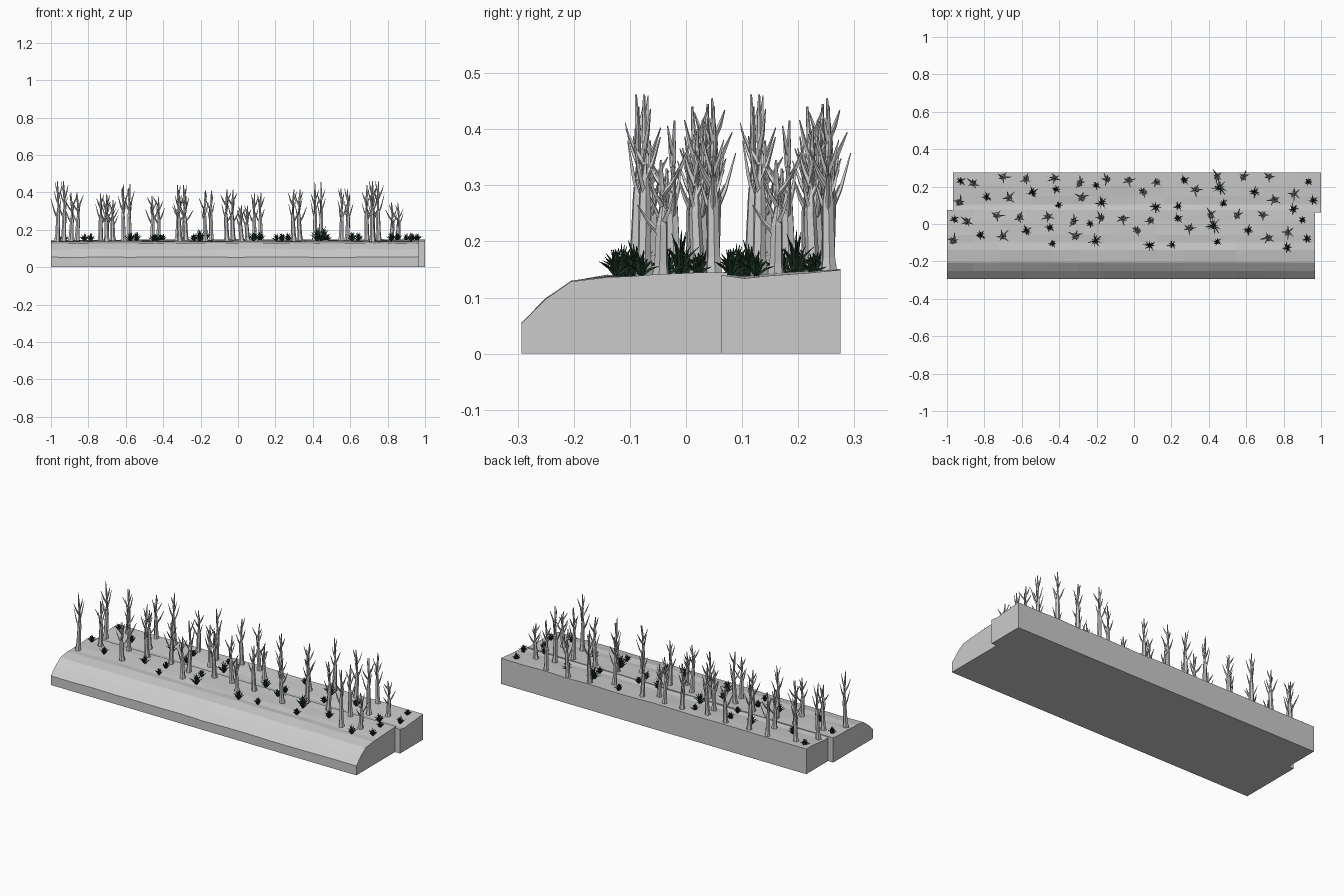
import bpy, bmesh, random
from math import sin, cos, pi
from mathutils import Vector

if "Cube" in bpy.data.objects:
    bpy.data.objects.remove(bpy.data.objects["Cube"])

rng = random.Random(7)
OFFSET = Vector((0.033, 0.205, 0))  # rear row repeats the front row

green = bpy.data.materials.new("dark_green")
green.diffuse_color = (0.012, 0.035, 0.018, 1)
green.use_nodes = True
green.node_tree.nodes["Principled BSDF"].inputs["Base Color"].default_value = green.diffuse_color


def finish(bm, name, mat=None):
    me = bpy.data.meshes.new(name)
    bm.to_mesh(me)
    bm.free()
    ob = bpy.data.objects.new(name, me)
    bpy.context.collection.objects.link(ob)
    if mat:
        me.materials.append(mat)
    return ob


def repeat(ob):
    cp = ob.copy()
    cp.name = "rear_" + ob.name
    cp.location = ob.location + OFFSET
    bpy.context.collection.objects.link(cp)


def tube(bm, pts, radii, sides):
    """Tapered tube through points."""
    rings = []
    for i, (p, r) in enumerate(zip(pts, radii)):
        d = pts[min(i + 1, len(pts) - 1)] - pts[max(i - 1, 0)]
        q = d.to_track_quat('Z', 'Y')
        rings.append([bm.verts.new(p + q @ Vector((r * cos(2 * pi * k / sides), r * sin(2 * pi * k / sides), 0)))
                      for k in range(sides)])
    for a, b in zip(rings, rings[1:]):
        for k in range(sides):
            j = (k + 1) % sides
            bm.faces.new((a[k], a[j], b[j], b[k]))
    bm.faces.new(rings[0][::-1])
    bm.faces.new(rings[-1])


def slab(name, x0, x1, profile, n=14):
    """Ground slab: profile (y, z) swept along x with slightly uneven top."""
    bm = bmesh.new()
    rows = []
    for i in range(n + 1):
        x = x0 + (x1 - x0) * i / n
        row = [bm.verts.new((x, profile[0][0], 0))]
        for y, z in profile:
            row.append(bm.verts.new((x, y, z + rng.uniform(-0.003, 0.002))))
        row.append(bm.verts.new((x, profile[-1][0], 0)))
        rows.append(row)
    m = len(rows[0])
    for a, b in zip(rows, rows[1:]):
        for k in range(m):
            j = (k + 1) % m
            bm.faces.new((a[k], b[k], b[j], a[j]))
    bm.faces.new(rows[0])
    bm.faces.new(rows[-1])
    bmesh.ops.recalc_face_normals(bm, faces=bm.faces)
    return finish(bm, name)


def tree(name, x, y, top):
    bm = bmesh.new()
    h = top - 0.135
    lean = Vector((rng.uniform(-.008, .008), rng.uniform(-.008, .008), 0))
    axis = lambda t: Vector((0, 0, h * t)) + lean * sin(t * 3)
    ts = (0, 0.12, 0.45, 0.75, 1)
    tube(bm, [axis(t) for t in ts], (0.017, 0.0125, 0.0105, 0.006, 0.002), 6)
    # branches reaching upward
    a0 = rng.uniform(0, 2 * pi)
    for i in range(6):
        a = a0 + i * 2.4
        t = 0.36 + 0.085 * i
        reach = rng.uniform(0.025, 0.048) * (1 - 0.07 * i)
        rise = h * rng.uniform(0.22, 0.34) * (1.1 - 0.09 * i)
        out = Vector((cos(a), sin(a), 0)) * reach
        p = axis(t)
        tube(bm, [p, p + out * 0.5 + Vector((0, 0, rise * 0.4)), p + out + Vector((0, 0, rise))],
             (0.0055, 0.004, 0.001), 4)
    ob = finish(bm, name)
    ob.location = (x, y, 0.135)
    repeat(ob)


def grass(name, x, y, r):
    bm = bmesh.new()
    for i in range(20):
        a = i * 2.4 + rng.uniform(-.3, .3)
        f = (i + 1) / 20
        d = Vector((cos(a), sin(a), 0))
        reach = r * (0.15 + 0.85 * f) * rng.uniform(0.8, 1.05)
        hh = r * (1.25 - 0.85 * f) * rng.uniform(0.8, 1.1) + 0.006
        tube(bm, [d * r * 0.05, d * reach * 0.5 + Vector((0, 0, hh * 0.7)), d * reach + Vector((0, 0, hh))],
             (0.0025, 0.0028, 0.0004), 3)
    ob = finish(bm, name, green)
    ob.location = (x, y, 0.139)
    repeat(ob)


# ground: front bank with sloped edge, and shifted rear block
slab("front_bank", -1.0, 0.967, [(-.293, .055), (-.25, .097), (-.205, .128), (-.14, .139), (-.10, .136),
                                 (-.06, .14), (.02, .143), (.074, .144)])
slab("rear_bank", -0.967, 1.0, [(.062, .142), (.105, .136), (.15, .141), (.21, .145), (.275, .149)])

# bare trees (x, y, top height)
TREES = [(-.967, -.09, .462), (-.895, .013, .40), (-.735, .048, .395), (-.70, -.065, .36), (-.61, .04, .445),
         (-.46, .04, .38), (-.325, .01, .44), (-.31, -.065, .38), (-.175, .035, .41), (-.058, .03, .415),
         (.02, -.035, .33), (.09, .022, .40), (.30, -.02, .415), (.41, .045, .455), (.55, .045, .42),
         (.69, .05, .44), (.72, -.075, .462), (.82, -.045, .345)]
for i, t in enumerate(TREES):
    tree(f"tree_{i}", *t)

# grass tufts (x, y, radius)
TUFTS = [(-.96, .025, .03), (-.82, -.06, .033), (-.575, -.035, .04), (-.435, -.105, .027), (-.235, 0, .03),
         (-.205, -.09, .048), (.085, -.115, .042), (.205, -.11, .03), (.235, .03, .033), (.425, -.01, .057),
         (.445, -.095, .03), (.61, -.035, .037), (.82, -.125, .037), (.9, .022, .028), (.925, -.08, .031),
         (-.45, -.02, .03)]
for i, t in enumerate(TUFTS):
    grass(f"grass_tuft_{i}", *t)
